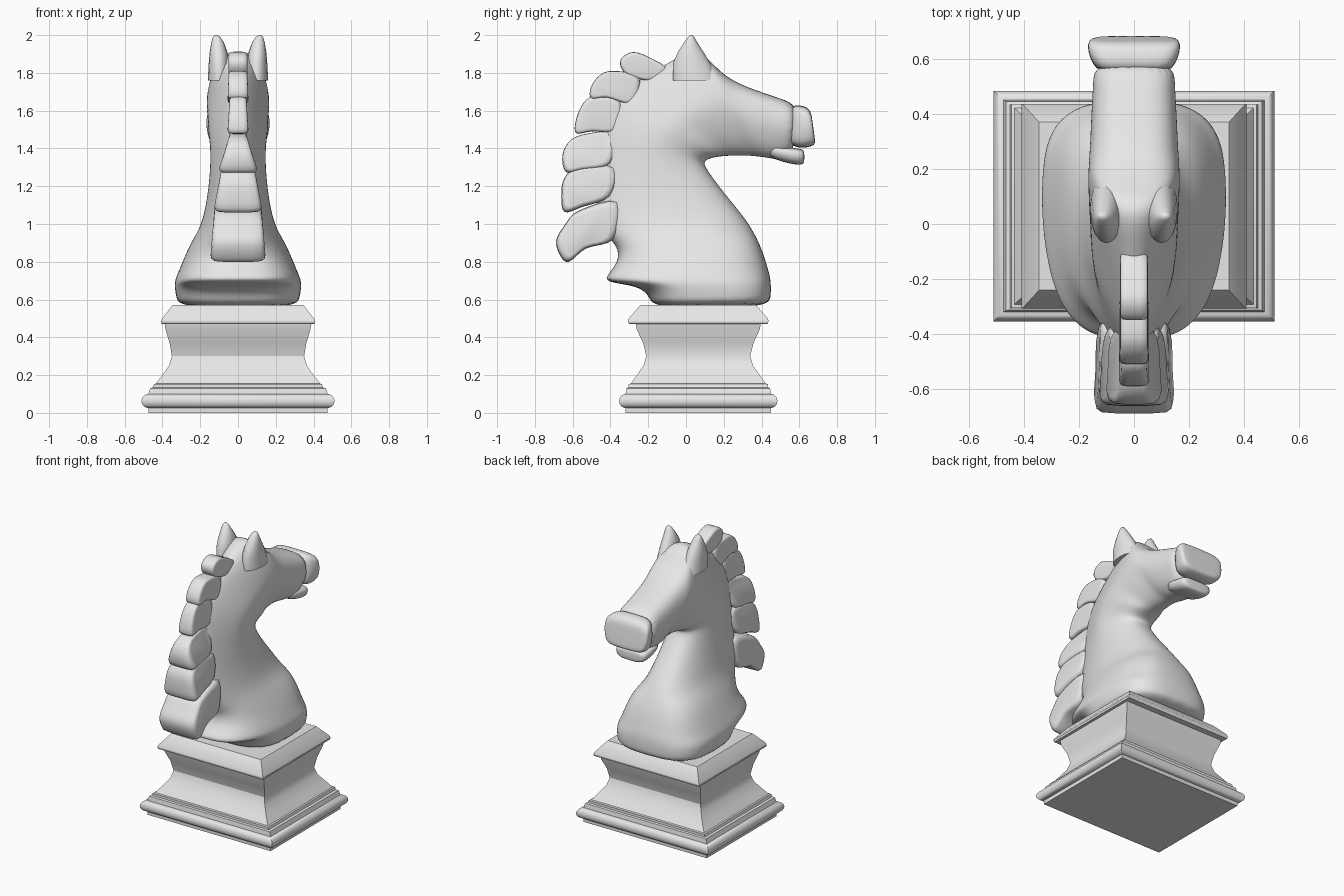
import bpy, bmesh, math

stone = bpy.data.materials.new("light grey stone")
stone.diffuse_color = (0.8, 0.8, 0.8, 1)


def skin(name, rings, subdiv=0, angle=40):
    """Join equal-length closed rings into a capped, smooth-shaded solid."""
    bm = bmesh.new()
    loops = [[bm.verts.new(p) for p in r] for r in rings]
    n = len(loops[0])
    for a, b in zip(loops, loops[1:]):
        for i in range(n):
            j = (i + 1) % n
            bm.faces.new((a[i], a[j], b[j], b[i]))
    bm.faces.new(loops[0])
    bm.faces.new(loops[-1])
    bmesh.ops.recalc_face_normals(bm, faces=bm.faces)
    mesh = bpy.data.meshes.new(name)
    bm.to_mesh(mesh)
    bm.free()
    ob = bpy.data.objects.new(name, mesh)
    bpy.context.collection.objects.link(ob)
    mesh.materials.append(stone)
    bpy.ops.object.select_all(action='DESELECT')
    ob.select_set(True)
    bpy.context.view_layer.objects.active = ob
    if subdiv:
        bpy.ops.object.shade_smooth()
        m = ob.modifiers.new("smooth", 'SUBSURF')
        m.levels = m.render_levels = subdiv
    else:
        bpy.ops.object.shade_smooth_by_angle(angle=math.radians(angle))
    return ob


def section(by, bz, fy, fz, w, crest=0, power=2.4, jaw=0, n=24):
    """Rounded cross-section spanning a back point and a front point."""
    ring = []
    for i in range(n):
        t = 2 * math.pi * i / n
        c, s = math.cos(t), math.sin(t)
        u = math.copysign(abs(c) ** (2 / power), c)
        x = math.copysign(abs(s) ** (2 / power), s) * w
        x *= 1 - crest * max(0, -u) - jaw * max(0, u)
        ring.append((x, (by + fy) / 2 + u * (fy - by) / 2,
                     (bz + fz) / 2 + u * (fz - bz) / 2))
    return ring


# Moulded plinth: (z, half width, half depth), with a rounded lower bead
bead = [(0.063 - 0.037 * math.cos(a * math.pi / 8),
         0.475 + 0.036 * math.sin(a * math.pi / 8),
         0.385 + 0.034 * math.sin(a * math.pi / 8)) for a in range(9)]
plinth = [(0, 0.475, 0.385)] + bead + [
    (0.13, 0.465, 0.38), (0.135, 0.45, 0.37), (0.152, 0.445, 0.37),
    (0.155, 0.435, 0.357), (0.2, 0.40, 0.325), (0.25, 0.365, 0.29),
    (0.3, 0.35, 0.275), (0.37, 0.362, 0.292), (0.44, 0.383, 0.325),
    (0.47, 0.388, 0.33), (0.472, 0.405, 0.368), (0.485, 0.408, 0.372),
    (0.50, 0.402, 0.368), (0.572, 0.345, 0.305)]
skin("plinth", [[(sx * x, 0.065 + sy * y, z) for sx, sy in
                 ((-1, -1), (1, -1), (1, 1), (-1, 1))] for z, x, y in plinth], angle=28)

# Chest, neck and head: back y, z, front y, z, half width, crest narrowing
body = [
    (-0.18, 0.555, 0.44, 0.555, 0.315, 0),
    (-0.19, 0.61, 0.452, 0.62, 0.33, 0),
    (-0.25, 0.675, 0.452, 0.69, 0.34, 0),
    (-0.44, 0.69, 0.445, 0.735, 0.332, 0.1),
    (-0.415, 0.735, 0.43, 0.785, 0.312, 0.1),
    (-0.36, 0.80, 0.41, 0.85, 0.285, 0.1),
    (-0.36, 0.88, 0.38, 0.92, 0.25, 0.1),
    (-0.43, 0.94, 0.345, 0.985, 0.213, 0.1),
    (-0.47, 1.02, 0.30, 1.05, 0.185, 0.2),
    (-0.48, 1.15, 0.20, 1.17, 0.162, 0.35),
    (-0.47, 1.30, 0.125, 1.27, 0.15, 0.45),
    (-0.455, 1.46, 0.09, 1.325, 0.148, 0.55),
    (-0.41, 1.61, 0.12, 1.345, 0.155, 0.6),
    (-0.32, 1.71, 0.17, 1.355, 0.162, 0.6),
    (-0.20, 1.80, 0.22, 1.36, 0.168, 0.5),
    (-0.08, 1.86, 0.28, 1.36, 0.172, 0.3),
    (0.05, 1.945, 0.34, 1.36, 0.172, 0.2),
    (0.13, 1.86, 0.39, 1.355, 0.167, 0.12),
    (0.22, 1.77, 0.43, 1.35, 0.162, 0.05),
    (0.35, 1.715, 0.48, 1.34, 0.157, 0),
    (0.50, 1.665, 0.53, 1.345, 0.15, 0),
    (0.60, 1.63, 0.575, 1.40, 0.15, 0)]
rings = []
for s in body:
    power = 3.0 if s[1] < 0.9 or s[0] > 0.1 else 2.4
    rings.append(section(*s, power=power, jaw=0.3 if s[0] > -0.25 and s[1] > 1.6 else 0))
skin("horse_body", rings, subdiv=2)

# Flared muzzle and the lower lip beneath the open mouth
skin("muzzle", [section(*s, power=4.5, jaw=0.12) for s in (
    (0.55, 1.63, 0.54, 1.43, 0.13), (0.60, 1.63, 0.575, 1.41, 0.155),
    (0.63, 1.622, 0.61, 1.40, 0.168), (0.65, 1.612, 0.67, 1.41, 0.17),
    (0.663, 1.585, 0.683, 1.425, 0.16), (0.666, 1.57, 0.684, 1.44, 0.14))], subdiv=1)
skin("lower_lip", [section(*s, power=3.5, jaw=0.15) for s in (
    (0.42, 1.43, 0.42, 1.36, 0.115), (0.52, 1.41, 0.52, 1.325, 0.12),
    (0.59, 1.40, 0.59, 1.312, 0.12), (0.62, 1.395, 0.62, 1.315, 0.11),
    (0.627, 1.38, 0.627, 1.33, 0.09))], subdiv=1)

# Ears: z, centre x, centre y, radius x, radius y
for side, label in ((1, "right"), (-1, "left")):
    ear = [(1.76, 0.10, 0.05, 0.06, 0.12), (1.85, 0.10, 0.03, 0.055, 0.10),
           (1.91, 0.103, 0.025, 0.047, 0.068), (1.96, 0.108, 0.025, 0.034, 0.036),
           (1.99, 0.113, 0.027, 0.02, 0.016), (2.0, 0.115, 0.028, 0.008, 0.006)]
    skin(label + "_ear", [[(side * (cx + rx * math.cos(t * math.pi / 8)),
                            cy + ry * math.sin(t * math.pi / 8), z)
                           for t in range(16)] for z, cx, cy, rx, ry in ear], angle=60)


def smooth_loop(pts, steps=4):
    """Closed Catmull-Rom curve through the profile points."""
    out, n = [], len(pts)
    for i in range(n):
        p = [pts[(i + k - 1) % n] for k in range(4)]
        for s in range(steps):
            t = s / steps
            out.append(tuple(0.5 * (2 * b + (c - a) * t + (2 * a - 5 * b + 4 * c - d) * t * t
                                    + (3 * b - a - 3 * c + d) * t ** 3)
                             for a, b, c, d in zip(*p)))
    return out


# Mane locks: half width at top, half width at bottom, side profile
locks = [
    (0.05, 0.05, [(-0.10, 1.82), (-0.20, 1.885), (-0.28, 1.91), (-0.34, 1.88),
                  (-0.345, 1.83), (-0.30, 1.785), (-0.18, 1.76)]),
    (0.05, 0.055, [(-0.25, 1.78), (-0.39, 1.81), (-0.46, 1.785), (-0.505, 1.72),
                   (-0.50, 1.665), (-0.42, 1.67), (-0.28, 1.64)]),
    (0.045, 0.055, [(-0.35, 1.65), (-0.49, 1.675), (-0.55, 1.63), (-0.585, 1.54),
                    (-0.58, 1.48), (-0.50, 1.49), (-0.36, 1.50)]),
    (0.045, 0.10, [(-0.38, 1.48), (-0.54, 1.475), (-0.62, 1.435), (-0.655, 1.36),
                   (-0.635, 1.275), (-0.55, 1.285), (-0.40, 1.32)]),
    (0.09, 0.125, [(-0.38, 1.30), (-0.57, 1.30), (-0.64, 1.25), (-0.66, 1.17),
                   (-0.645, 1.065), (-0.55, 1.09), (-0.40, 1.15)]),
    (0.125, 0.145, [(-0.36, 1.12), (-0.57, 1.07), (-0.645, 0.99), (-0.688, 0.91),
                    (-0.665, 0.83), (-0.62, 0.80), (-0.53, 0.87), (-0.38, 0.925)])]
for k, (wt, wb, pts) in enumerate(locks):
    loop = smooth_loop(pts)
    cy = sum(p[0] for p in loop) / len(loop)
    cz = sum(p[1] for p in loop) / len(loop)
    lo, hi = min(p[1] for p in loop), max(p[1] for p in loop)
    rings = []
    for fx, sc in ((-1, 0.75), (-0.97, 0.88), (-0.85, 0.97), (-0.5, 1),
                   (0.5, 1), (0.85, 0.97), (0.97, 0.88), (1, 0.75)):
        rings.append([(fx * (wb + (wt - wb) * (z - lo) / (hi - lo)),
                       cy + (y - cy) * sc, cz + (z - cz) * sc) for y, z in loop])
    skin("mane_lock_%d" % (k + 1), rings, angle=60)
